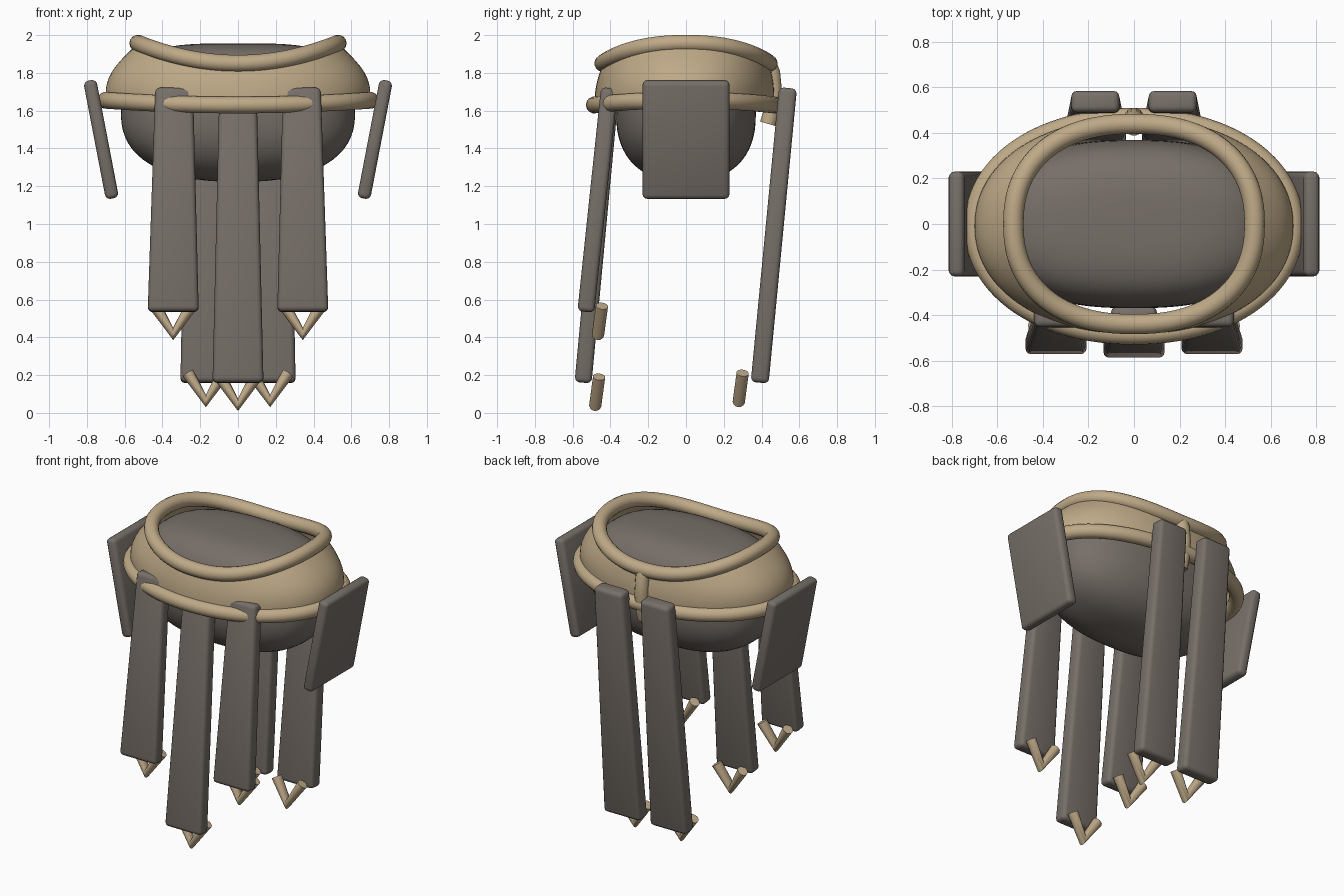
import bpy, bmesh, math
from mathutils import Vector

if "Cube" in bpy.data.objects:
    bpy.data.objects.remove(bpy.data.objects["Cube"])


def material(name, rgb):
    m = bpy.data.materials.new(name)
    m.diffuse_color = (*rgb, 1)
    m.use_nodes = True
    m.node_tree.nodes["Principled BSDF"].inputs["Base Color"].default_value = m.diffuse_color
    return m


TAN = material("tan", (0.52, 0.40, 0.245))
GREY = material("warm_grey", (0.185, 0.16, 0.14))


def activate(ob):
    bpy.ops.object.select_all(action='DESELECT')
    ob.select_set(True)
    bpy.context.view_layer.objects.active = ob


def finish(name, bm, mat, angle=40):
    bmesh.ops.recalc_face_normals(bm, faces=bm.faces)
    me = bpy.data.meshes.new(name)
    bm.to_mesh(me)
    bm.free()
    me.materials.append(mat)
    ob = bpy.data.objects.new(name, me)
    bpy.context.collection.objects.link(ob)
    activate(ob)
    bpy.ops.object.shade_smooth_by_angle(angle=math.radians(angle))
    return ob


def tube(name, pts, radius, mat, cyclic=False):
    cu = bpy.data.curves.new(name, 'CURVE')
    cu.dimensions = '3D'
    cu.bevel_depth = radius
    cu.bevel_resolution = 5
    cu.use_fill_caps = True
    sp = cu.splines.new('POLY')
    sp.points.add(len(pts) - 1)
    for p, co in zip(sp.points, pts):
        p.co = (*co, 1)
    sp.use_cyclic_u = cyclic
    cu.materials.append(mat)
    ob = bpy.data.objects.new(name, cu)
    bpy.context.collection.objects.link(ob)
    activate(ob)
    bpy.ops.object.convert(target='MESH')
    ob = bpy.context.view_layer.objects.active
    bpy.ops.object.shade_smooth_by_angle(angle=math.radians(50))
    return ob


def spow(v, e):
    return math.copysign(abs(v) ** e, v)


def oval(a, rx, ry, n):
    return rx * spow(math.cos(a), 2 / n), ry * spow(math.sin(a), 2 / n)


def loft(bm, rings):
    loops = [[bm.verts.new(p) for p in r] for r in rings]
    for lo, hi in zip(loops, loops[1:]):
        for i in range(len(lo)):
            j = (i + 1) % len(lo)
            bm.faces.new((lo[i], lo[j], hi[j], hi[i]))
    return loops


N = 96
ANG = [2 * math.pi * i / N for i in range(N)]


# Rounded body: fuller on top than below
def build_body():
    bm = bmesh.new()
    rings = []
    for k in range(1, 32):
        t = -math.pi / 2 + math.pi * k / 32
        n = 3.4 if t > 0 else 2.4
        r = math.cos(t) ** (2 / n)
        z = 1.59 + 0.367 * spow(math.sin(t), 2 / n)
        rings.append([(*oval(a, 0.62 * r, 0.37 * r, 2.5), z) for a in ANG])
    loops = loft(bm, rings)
    bm.faces.new(loops[0])
    bm.faces.new(loops[-1])
    finish("body", bm, GREY)


build_body()


# Two rim tubes, both rising toward the sides
def upper(a):
    x, y = oval(a, 0.53, 0.44, 2.3)
    return Vector((x, y, 1.85 + 0.107 * (x / 0.53) ** 2))


def lower(a):
    x, y = oval(a, 0.70, 0.475, 2.1)
    return Vector((x, y - 0.01, 1.63 + 0.025 * (x / 0.70) ** 2))


tube("upper_rim", [upper(a) for a in ANG], 0.045, TAN, True)
tube("lower_rim", [lower(a) for a in ANG], 0.045, TAN, True)


# Bulging collar wall between the rims
bm = bmesh.new()
rows = []
for k in range(11):
    t = k / 10
    row = []
    for a in ANG:
        p = lower(a).lerp(upper(a), t)
        b = math.sin(math.pi * t)
        p.x *= 1 + 0.085 * b
        p.y *= 1 + 0.025 * b
        row.append(p)
    rows.append(row)
loft(bm, rows)
collar = finish("collar", bm, TAN)
mod = collar.modifiers.new("thickness", 'SOLIDIFY')
mod.thickness = 0.015

# Rear tie and small front knob
tube("rear_tie", [(0, 0.43, 1.86), (0, 0.455, 1.80), (0, 0.465, 1.70),
                  (0, 0.455, 1.60), (0, 0.435, 1.53)], 0.045, TAN)
tube("front_knob", [(0, -0.36, 1.61), (0, -0.345, 1.53)], 0.03, TAN)


# Tapered, bevelled slab running from a top point to a bottom point
def slab(name, top, bottom, across, w_top, w_bottom, thick, bevel=0.025):
    top, bottom, across = Vector(top), Vector(bottom), Vector(across)
    normal = (top - bottom).normalized().cross(across)
    bm = bmesh.new()
    rings = [[end + across * (sx * w / 2) + normal * (sn * thick / 2)
              for sx, sn in ((-1, -1), (1, -1), (1, 1), (-1, 1))]
             for end, w in ((bottom, w_bottom), (top, w_top))]
    loops = loft(bm, rings)
    bm.faces.new(loops[0])
    bm.faces.new(loops[1])
    bmesh.ops.bevel(bm, geom=list(bm.edges), offset=bevel, segments=3,
                    profile=0.5, affect='EDGES')
    finish(name, bm, GREY)


# V-shaped claw hanging behind a strap end
def claw(name, x, y, z, lean):
    tip = Vector((x, y, z + 0.033))
    arm = [tip + Vector((s * 0.095, lean, 0.148)) for s in (-1, 1)]
    tube(name, [arm[0], tip, arm[1]], 0.033, TAN)


X, Y = (1, 0, 0), (0, 1, 0)
slab("front_center_strap", (0, -0.405, 1.65), (0, -0.545, 0.16), X,
     0.20, 0.27, 0.09)
claw("front_center_claw", 0, -0.48, 0.01, 0.02)

for side, s in (("left", -1), ("right", 1)):
    slab("front_strap_" + side, (s * 0.338, -0.405, 1.72),
         (s * 0.343, -0.53, 0.535), X, 0.20, 0.27, 0.09)
    claw("front_claw_" + side, s * 0.343, -0.465, 0.385, 0.02)
    slab("rear_strap_" + side, (s * 0.17, 0.54, 1.72),
         (s * 0.17, 0.39, 0.16), X, 0.21, 0.27, 0.095)
    claw("rear_claw_" + side, s * 0.17, 0.28, 0.03, 0.02)
    slab("side_plate_" + side, (s * 0.785, 0, 1.76),
         (s * 0.665, 0, 1.135), Y, 0.46, 0.46, 0.07)
